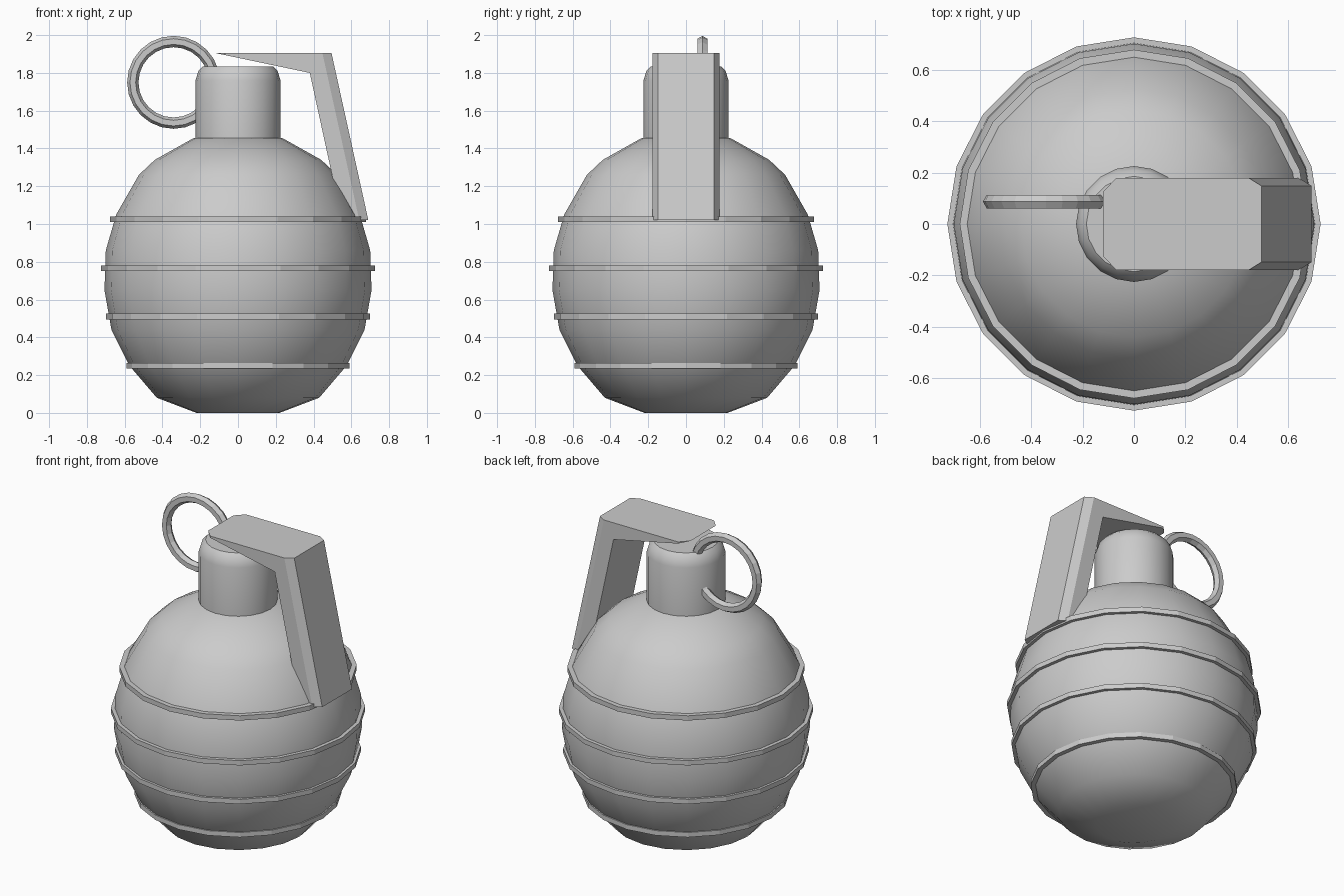
import bpy, bmesh
from math import cos, sin, tau, radians
from mathutils import Vector

cube = bpy.data.objects.get("Cube")
if cube:
    bpy.data.objects.remove(cube)

grey = bpy.data.materials.new("plain grey")
grey.use_nodes = True
grey.diffuse_color = (0.6, 0.6, 0.6, 1)
grey.node_tree.nodes["Principled BSDF"].inputs["Base Color"].default_value = (0.6, 0.6, 0.6, 1)

SIDES = 20


def finish(name, bm, smooth_angle=None):
    """Turn a bmesh into an object, smooth below the given angle."""
    bmesh.ops.recalc_face_normals(bm, faces=bm.faces)
    mesh = bpy.data.meshes.new(name)
    bm.to_mesh(mesh)
    bm.free()
    mesh.materials.append(grey)
    if smooth_angle:
        mesh.shade_smooth()
        mesh.set_sharp_from_angle(angle=radians(smooth_angle))
    obj = bpy.data.objects.new(name, mesh)
    bpy.context.collection.objects.link(obj)
    return obj


def lathe(profile, sides, closed=False):
    """Revolve (radius, z) points; open profiles get end caps."""
    bm = bmesh.new()
    rings = [[bm.verts.new((r * cos(tau * i / sides), r * sin(tau * i / sides), z))
              for i in range(sides)] for r, z in profile]
    pairs = list(zip(rings, rings[1:]))
    if closed:
        pairs.append((rings[-1], rings[0]))
    else:
        bm.faces.new(rings[0])
        bm.faces.new(rings[-1])
    for low, high in pairs:
        for i in range(sides):
            j = (i + 1) % sides
            bm.faces.new((low[i], low[j], high[j], high[i]))
    return bm


# Round body
body = [(0.22, 0), (0.43, 0.08), (0.575, 0.25), (0.67, 0.44), (0.707, 0.65),
        (0.70, 0.86), (0.645, 1.05), (0.525, 1.26), (0.44, 1.34), (0.235, 1.455)]
finish("body", lathe(body, SIDES), 60)

# Neck with rounded shoulder
neck = [(0.225, 1.42), (0.225, 1.76), (0.21, 1.81), (0.185, 1.835)]
finish("neck", lathe(neck, SIDES), 35)

# Raised bands around the body
for number, (r, z) in enumerate([(0.59, 0.25), (0.70, 0.51), (0.725, 0.765), (0.677, 1.025)], 1):
    section = [(r - 0.06, z - 0.015), (r, z - 0.015), (r, z + 0.015), (r - 0.06, z + 0.015)]
    finish(f"band_{number}", lathe(section, SIDES, closed=True))

# Pull ring with a six-sided section, stood upright
section = [(0.216 + 0.03 * cos(tau * i / 6), 0.03 * sin(tau * i / 6)) for i in range(6)]
pull_ring = finish("pull_ring", lathe(section, 24, closed=True))
pull_ring.rotation_euler.x = radians(90)
pull_ring.location = (-0.341, 0.087, 1.75)

# Lever: side profile extruded across y
HALF = 0.178
profile = [(-0.12, 1.905), (0.495, 1.905), (0.69, 1.02), (0.55, 1.02), (0.38, 1.80)]
bm = bmesh.new()
face = bm.faces.new([bm.verts.new((x, -HALF, z)) for x, z in profile])
side = bmesh.ops.extrude_face_region(bm, geom=[face])["geom"]
bmesh.ops.translate(bm, vec=(0, 2 * HALF, 0),
                    verts=[v for v in side if isinstance(v, bmesh.types.BMVert)])

# Lever: chamfers on the outer edges of the leg and the corners of the tip
cuts = []
for s in (-1, 1):
    along = Vector((0.195, 0, -0.885))
    across = Vector((0.048, -0.03 * s, 0))
    normal = along.cross(across)
    cuts.append((Vector((0.447, HALF * s, 1.905)), normal if normal.x > 0 else -normal))
    cuts.append((Vector((-0.07, HALF * s, 1.905)), Vector((-0.053, 0.05 * s, 0))))
for point, normal in cuts:
    bmesh.ops.bisect_plane(bm, geom=bm.verts[:] + bm.edges[:] + bm.faces[:], dist=0.0001,
                           plane_co=point, plane_no=normal.normalized(), clear_outer=True)
    bmesh.ops.holes_fill(bm, edges=[e for e in bm.edges if e.is_boundary], sides=0)
finish("lever", bm)
